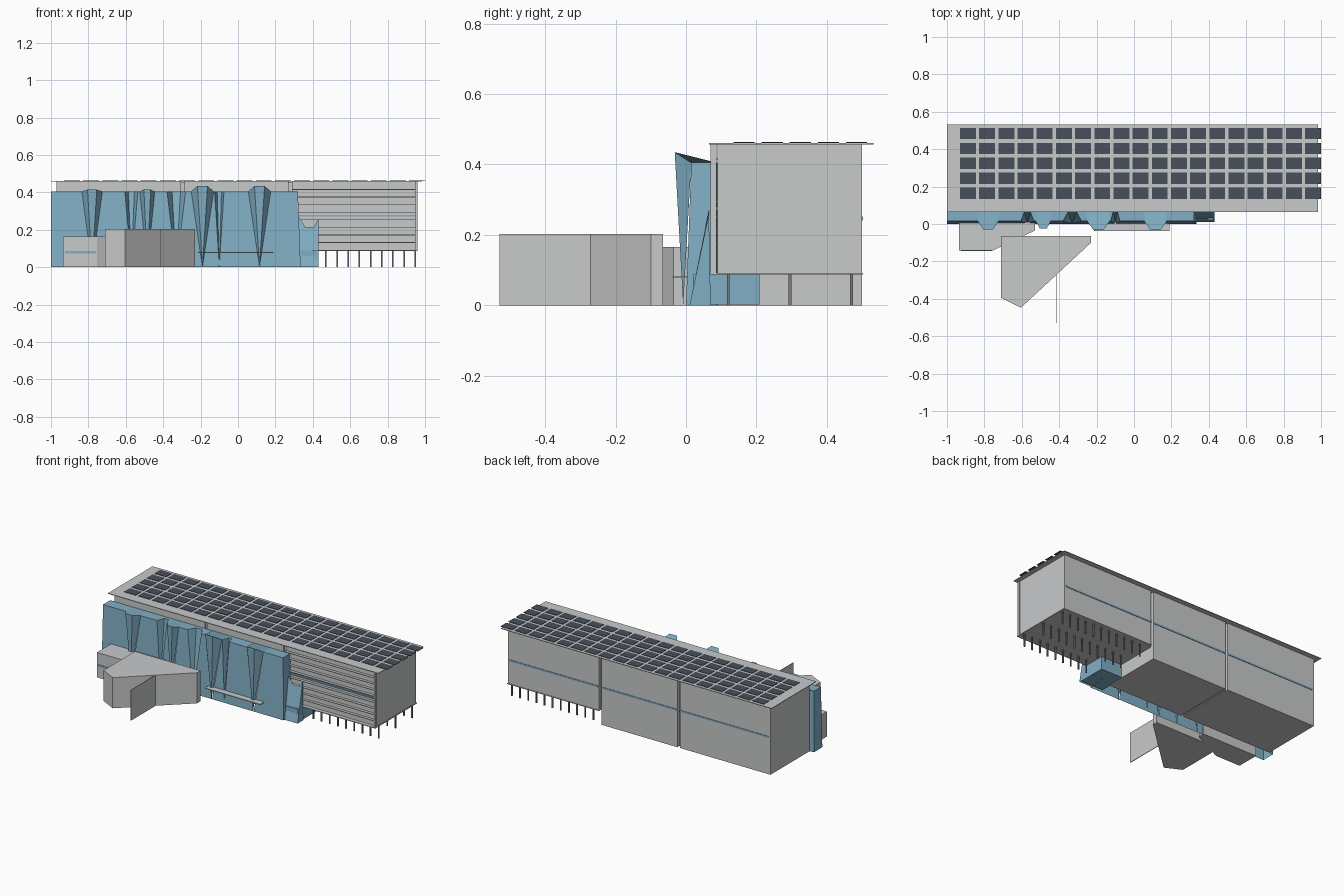
import bpy, bmesh


def material(name, rgb):
    m = bpy.data.materials.new(name)
    m.diffuse_color = (*rgb, 1)
    return m


GREY = material("pale_grey", (0.58, 0.585, 0.59))
BLUE = material("glass_blue", (0.22, 0.43, 0.56))
DARK = material("solar_dark", (0.065, 0.08, 0.105))
STEEL = material("column_grey", (0.2, 0.2, 0.21))


def finish(name, bm, mat):
    bmesh.ops.recalc_face_normals(bm, faces=bm.faces)
    mesh = bpy.data.meshes.new(name)
    bm.to_mesh(mesh)
    bm.free()
    mesh.materials.append(mat)
    bpy.context.collection.objects.link(bpy.data.objects.new(name, mesh))


def boxes(name, mat, extents):
    """Each extent is (x0, x1, y0, y1, z0, z1)."""
    bm = bmesh.new()
    for x0, x1, y0, y1, z0, z1 in extents:
        vs = bmesh.ops.create_cube(bm, size=1)["verts"]
        for v in vs:
            v.co = (x1 if v.co.x > 0 else x0,
                    y1 if v.co.y > 0 else y0,
                    z1 if v.co.z > 0 else z0)
    finish(name, bm, mat)


def prism(name, mat, outline, z0, z1):
    bm = bmesh.new()
    lo = [bm.verts.new((x, y, z0)) for x, y in outline]
    hi = [bm.verts.new((x, y, z1)) for x, y in outline]
    bm.faces.new(lo)
    bm.faces.new(hi)
    n = len(outline)
    for i in range(n):
        j = (i + 1) % n
        bm.faces.new((lo[i], lo[j], hi[j], hi[i]))
    finish(name, bm, mat)


# Main building: two grounded sections, one raised section, recessed joints
boxes("building_sections", GREY, [
    (-0.97, -0.305, 0.09, 0.5, 0, 0.457),
    (-0.287, 0.27, 0.09, 0.5, 0, 0.457),
    (0.288, 0.955, 0.09, 0.5, 0.09, 0.457)])
boxes("section_joints", GREY, [
    (-0.31, -0.28, 0.1, 0.48, 0.005, 0.455),
    (0.265, 0.29, 0.1, 0.48, 0.09, 0.455)])

# Roof slab and solar panels
boxes("roof", GREY, [(-1, 0.985, 0.065, 0.533, 0.457, 0.461)])
boxes("solar_panels", DARK, [
    (-0.93 + 0.1025 * i, -0.845 + 0.1025 * i,
     0.135 + 0.0797 * j, 0.195 + 0.0797 * j, 0.4605, 0.4635)
    for i in range(19) for j in range(5)])

# Window strips along the back and front
boxes("window_strips", BLUE, [
    (-0.96, -0.305, 0.498, 0.503, 0.241, 0.252),
    (-0.287, 0.27, 0.498, 0.503, 0.241, 0.252),
    (0.288, 0.945, 0.498, 0.503, 0.241, 0.252),
    (0.288, 0.945, 0.083, 0.092, 0.27, 0.28)])

# Louvres, corner post and floor edge on the raised section
boxes("louvres", GREY, [
    (0.288, 0.95, 0.072, 0.091, z, z + 0.004)
    for z in (0.13 + 0.0405 * k for k in range(8))])
boxes("corner_post", GREY, [(0.949, 0.961, 0.07, 0.086, 0.09, 0.46)])
boxes("raised_floor_edge", GREY, [(0.288, 0.96, 0.066, 0.503, 0.087, 0.092)])

# Columns
boxes("columns", STEEL, [
    (x - 0.004, x + 0.004, y - 0.004, y + 0.004, 0, 0.09)
    for x in (0.35 + 0.0598 * i for i in range(11))
    for y in (0.12, 0.295, 0.47)])

# Folded glass facade: each fold is a point at the ground opening out at the top
# (centre, half width at top, depth at top, height)
FOLDS = [(-0.78, 0.055, -0.03, 0.415), (-0.57, 0.035, 0.065, 0.405),
         (-0.485, 0.04, -0.025, 0.415), (-0.33, 0.05, 0.065, 0.405),
         (-0.19, 0.06, -0.032, 0.435), (-0.1, 0.025, 0.065, 0.405),
         (0.115, 0.06, -0.032, 0.435)]
FRONT, BACK = 0.015, 0.088
bm = bmesh.new()


def face(*pts):
    bm.faces.new([bm.verts.new(p) for p in pts])


def panel(xb0, xb1, xt0, xt1, h=0.405):
    face((xb0, 0, 0), (xb1, 0, 0), (xt1, FRONT, h), (xt0, FRONT, h))
    face((xt0, FRONT, h), (xt1, FRONT, h), (xt1, BACK, h), (xt0, BACK, h))


xb, xt = -1, -1
for c, w, y, h in FOLDS:
    panel(xb, c, xt, c - w)
    a, b = (c - w, FRONT, 0.405), (c - w * 0.45, y, h)
    d, e = (c + w * 0.45, y, h), (c + w, FRONT, 0.405)
    tip = (c, -0.008 if y < 0 else 0, 0)
    face(tip, b, a)
    face(tip, d, b)
    face(tip, e, d)
    face(a, b, d, e, (c + w, BACK, 0.405), (c - w, BACK, 0.405))
    xb, xt = c, c + w
panel(xb, 0.335, xt, 0.32)
bmesh.ops.remove_doubles(bm, verts=bm.verts, dist=0.0005)
face((-1, 0, 0), (-1, FRONT, 0.405), (-1, BACK, 0.405), (-1, BACK, 0))
face((-1, BACK, 0), (-1, BACK, 0.405), (-0.96, 0.092, 0.405), (-0.96, 0.092, 0))
face((0.335, 0, 0), (0.32, FRONT, 0.405), (0.32, BACK, 0.405), (0.335, BACK, 0))
finish("folded_facade", bm, BLUE)

# Slanted end panel and glass lobby under the raised section
bm = bmesh.new()
face((0.33, 0.01, 0), (0.43, 0.01, 0), (0.43, 0.065, 0.26), (0.405, 0.065, 0.215),
     (0.36, 0.065, 0.215), (0.325, 0.065, 0.27))
face((0.43, 0.01, 0), (0.43, 0.07, 0), (0.43, 0.065, 0.26))
finish("slanted_end_panel", bm, BLUE)
boxes("lobby", BLUE, [(0.26, 0.425, 0.022, 0.208, 0.002, 0.088)])

# Entrance pavilions, free-standing wall and canopy
prism("side_pavilion", GREY, [(-0.935, 0.01), (-0.935, -0.142), (-0.755, -0.142),
                              (-0.53, -0.035), (-0.53, 0.01)], 0, 0.165)
boxes("pavilion_window", BLUE, [(-0.925, -0.76, -0.145, -0.14, 0.073, 0.087)])
prism("entrance_pavilion", GREY, [(-0.71, -0.065), (-0.71, -0.395), (-0.605, -0.448),
                                  (-0.23, -0.10), (-0.23, -0.065)], 0, 0.203)
boxes("free_wall", GREY, [(-0.418, -0.414, -0.53, -0.265, 0, 0.203)])
boxes("canopy", GREY, [(-0.215, 0.19, -0.038, 0.012, 0.077, 0.082)])
